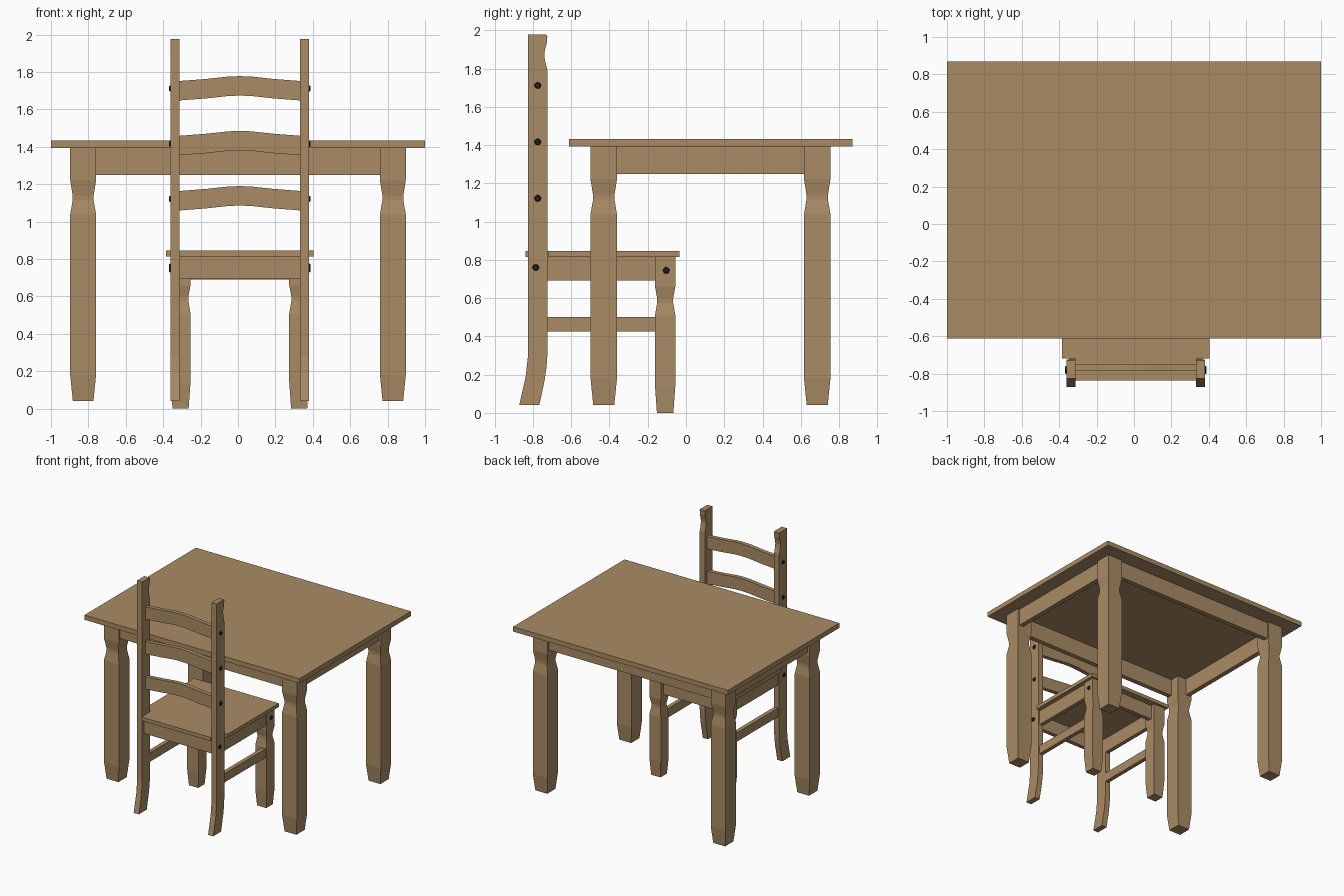
import bpy, bmesh, math
from mathutils import Matrix

if "Cube" in bpy.data.objects:
    bpy.data.objects.remove(bpy.data.objects["Cube"])


def material(name, color):
    m = bpy.data.materials.new(name)
    m.diffuse_color = (*color, 1)
    m.use_nodes = True
    m.node_tree.nodes["Principled BSDF"].inputs["Base Color"].default_value = m.diffuse_color
    return m


WOOD = material("wood", (0.40, 0.26, 0.13))
DARK = material("dark_metal", (0.015, 0.015, 0.015))


def finish(name, bm, mat=WOOD):
    bmesh.ops.recalc_face_normals(bm, faces=bm.faces)
    me = bpy.data.meshes.new(name)
    bm.to_mesh(me)
    bm.free()
    me.materials.append(mat)
    ob = bpy.data.objects.new(name, me)
    bpy.context.collection.objects.link(ob)
    return ob


def box(name, x, y, z):
    bm = bmesh.new()
    bmesh.ops.create_cube(bm, size=1)
    for v in bm.verts:
        v.co = [(r[0] + r[1]) / 2 + c * (r[1] - r[0]) for r, c in zip((x, y, z), v.co)]
    return finish(name, bm)


def prism(name, points, to3d, a, b):
    """Extrude a 2D outline between depths a and b."""
    bm = bmesh.new()
    face = bm.faces.new([bm.verts.new(to3d(p, q, a)) for p, q in points])
    ext = bmesh.ops.extrude_face_region(bm, geom=[face])
    for v in ext["geom"]:
        if isinstance(v, bmesh.types.BMVert):
            i = to3d(0, 0, 1)
            v.co = [c + k * (b - a) for c, k in zip(v.co, i)]
    return finish(name, bm)


def turned_leg(name, cx, cy, rows):
    """Square leg lofted through rows of (z, half width)."""
    bm = bmesh.new()
    rings = [[bm.verts.new((cx + sx * h, cy + sy * h, z))
              for sx, sy in ((-1, -1), (1, -1), (1, 1), (-1, 1))] for z, h in rows]
    for lo, hi in zip(rings, rings[1:]):
        for i in range(4):
            j = (i + 1) % 4
            bm.faces.new((lo[i], lo[j], hi[j], hi[i]))
    bm.faces.new(rings[0])
    bm.faces.new(rings[-1])
    return finish(name, bm)


def screw_cap(name, x, y, z, side):
    bm = bmesh.new()
    rot = Matrix.Rotation(side * math.pi / 2, 4, 'Y')
    bmesh.ops.create_cone(bm, cap_ends=True, segments=16, radius1=0.019, radius2=0.013,
                          depth=0.012, matrix=Matrix.Translation((x + side * 0.002, y, z)) @ rot)
    return finish(name, bm, DARK)


# Table
TY = 0.128
box("table_top", (-1, 1), (-0.612, 0.87), (1.393, 1.433))
table_rows = [(0.04, 0.055), (0.18, 0.069), (1.04, 0.069), (1.115, 0.056),
              (1.14, 0.056), (1.22, 0.069), (1.393, 0.069)]
for sx in (-1, 1):
    for sy in (-1, 1):
        turned_leg("table_leg", sx * 0.828, TY + sy * 0.558, table_rows)
for s in (-1, 1):
    y = TY + s * 0.59
    box("table_long_apron", (-0.765, 0.765), (y - 0.02, y + 0.02), (1.25, 1.393))
    x = s * 0.86
    box("table_short_apron", (x - 0.02, x + 0.02), (-0.37, 0.625), (1.25, 1.393))

# Chair seat, notched around the back posts
CX = 0.01
flat = lambda p, q, d: (CX + p, q, d)
prism("seat", [(-0.394, -0.035), (-0.394, -0.718), (-0.323, -0.718), (-0.323, -0.838),
               (0.323, -0.838), (0.323, -0.718), (0.394, -0.718), (0.394, -0.035)],
      flat, 0.815, 0.846)

# Chair posts, legs, side rails and screw caps
post = [(-0.872, 0.04), (-0.767, 0.04), (-0.739, 0.17), (-0.729, 0.24), (-0.725, 0.30),
        (-0.725, 1.795), (-0.737, 1.84), (-0.741, 1.87), (-0.737, 1.90), (-0.727, 1.935),
        (-0.725, 1.97), (-0.73, 1.977), (-0.827, 1.977), (-0.827, 0.29), (-0.838, 0.19)]
chair_rows = [(0, 0.043), (0.14, 0.053), (0.51, 0.053), (0.575, 0.042),
              (0.60, 0.042), (0.66, 0.053), (0.815, 0.053)]
side_view = lambda p, q, d: (d, p, q)
for s in (-1, 1):
    prism("back_post", post, side_view, CX + s * 0.322, CX + s * 0.370)
    turned_leg("front_leg", CX + s * 0.317, -0.109, chair_rows)
    x = CX + s * 0.34
    box("seat_side_rail", (x - 0.017, x + 0.017), (-0.73, -0.155), (0.692, 0.815))
    box("side_stretcher", (x - 0.017, x + 0.017), (-0.73, -0.155), (0.425, 0.50))
    for y, z in ((-0.775, 1.712), (-0.775, 1.417), (-0.775, 1.122),
                 (-0.786, 0.76), (-0.103, 0.745)):
        screw_cap("screw_cap", CX + s * 0.370, y, z, s)

# Chair front and back rails
box("seat_back_rail", (CX - 0.324, CX + 0.324), (-0.805, -0.77), (0.695, 0.815))
box("seat_front_rail", (CX - 0.27, CX + 0.27), (-0.125, -0.09), (0.692, 0.815))

# Arched back slats
arch = [(-0.324, 0), (-0.18, 0.011), (-0.06, 0.024), (0, 0.026),
        (0.06, 0.024), (0.18, 0.011), (0.324, 0)]
front_view = lambda p, q, d: (CX + p, d, q)
for z in (1.06, 1.355, 1.648):
    outline = [(x, z + h) for x, h in arch] + [(x, z + 0.104 + h) for x, h in reversed(arch)]
    prism("back_slat", [(x, h) for x, h in outline],
          lambda p, q, d: (CX + p, d, q), -0.785, -0.75)
